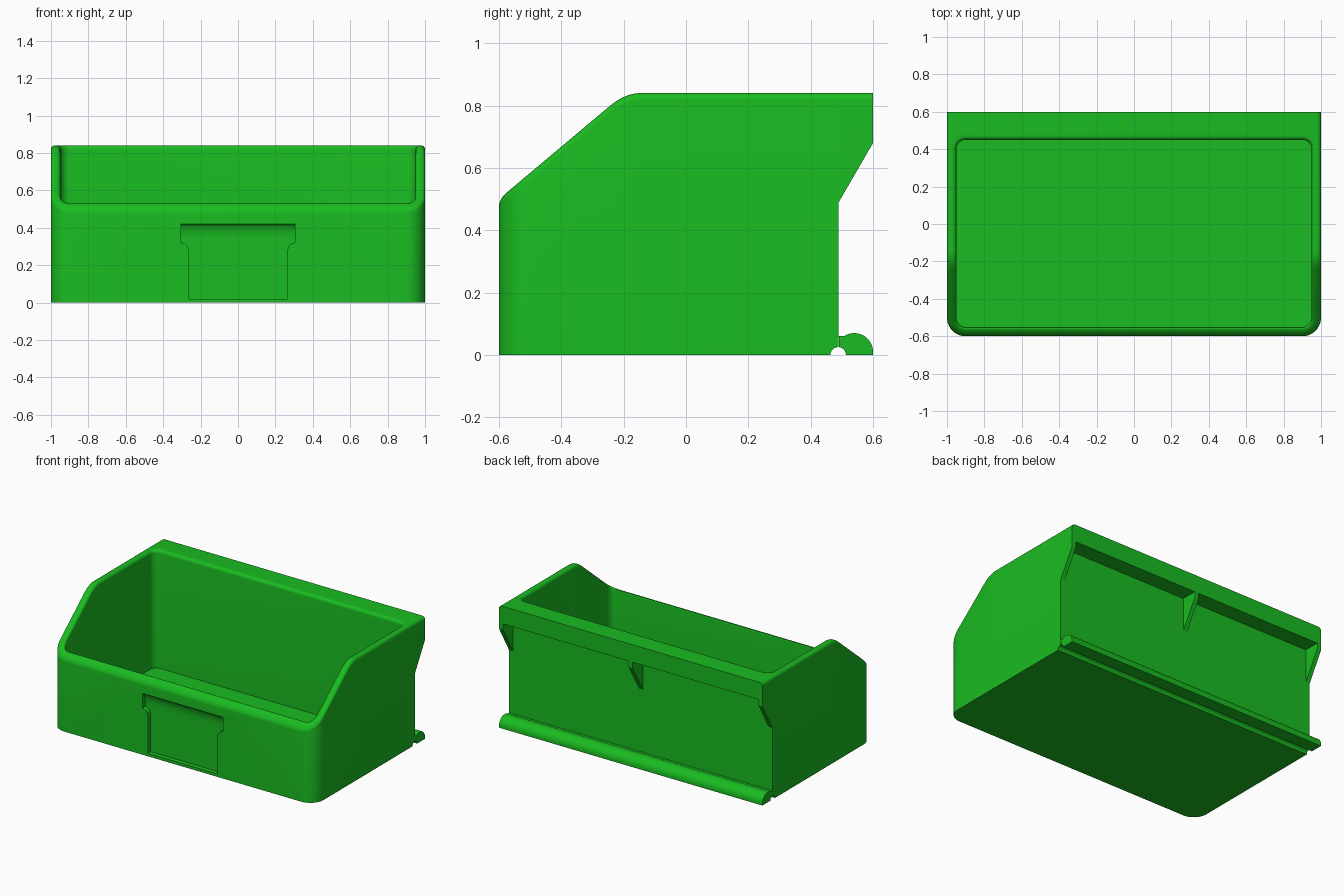
import bpy, bmesh
from math import sin, cos, radians, sqrt

if "Cube" in bpy.data.objects:
    bpy.data.objects.remove(bpy.data.objects["Cube"])

WALL, R, TOP = 0.05, 0.022, 0.84      # wall thickness, rim rounding, top height
BACK, LIP_Y = 0.49, 0.6
green = bpy.data.materials.new("green_plastic")
green.diffuse_color = (0.01, 0.5, 0.015, 1)
green.use_nodes = True
green.node_tree.nodes["Principled BSDF"].inputs["Base Color"].default_value = green.diffuse_color


def arc(cx, cy, r, a0, a1, n=8):
    return [(cx + r * cos(radians(a0 + (a1 - a0) * i / n)),
             cy + r * sin(radians(a0 + (a1 - a0) * i / n))) for i in range(n + 1)]


def loft(name, loops):
    """Skin a stack of closed loops and cap both ends."""
    bm = bmesh.new()
    rows = [[bm.verts.new(p) for p in loop] for loop in loops]
    for a, b in zip(rows, rows[1:]):
        for i in range(len(a)):
            j = (i + 1) % len(a)
            bm.faces.new((a[i], a[j], b[j], b[i]))
    bm.faces.new(rows[0][::-1])
    bm.faces.new(rows[-1])
    bmesh.ops.remove_doubles(bm, verts=bm.verts, dist=1e-5)
    bmesh.ops.recalc_face_normals(bm, faces=bm.faces)
    mesh = bpy.data.meshes.new(name)
    bm.to_mesh(mesh)
    bm.free()
    mesh.materials.append(green)
    ob = bpy.data.objects.new(name, mesh)
    bpy.context.collection.objects.link(ob)
    return ob


def activate(ob):
    bpy.ops.object.select_all(action='DESELECT')
    ob.select_set(True)
    bpy.context.view_layer.objects.active = ob


def smooth(ob):
    activate(ob)
    bpy.ops.object.shade_smooth_by_angle(angle=radians(30))


def cut(ob, cutter):
    cutter.hide_render = True
    mod = ob.modifiers.new("cut", 'BOOLEAN')
    mod.operation, mod.solver, mod.object = 'DIFFERENCE', 'EXACT', cutter
    activate(ob)
    bpy.ops.object.modifier_apply(modifier=mod.name)
    bpy.data.objects.remove(cutter)


def along_x(name, profile, x0, x1):
    return loft(name, [[(x, y, z) for y, z in profile] for x in (x0, x1)])


# bin: nested outlines run up the outside, over the rounded rim and down inside
SLOPE, H = 0.84, 0.05
KNEE = -0.6 + (TOP - 0.5) / SLOPE


def rim_height(y):
    d = y - KNEE
    if d > H:
        return TOP
    if d < -H:
        return TOP + SLOPE * d
    return TOP - SLOPE * (H - d) ** 2 / (4 * H)


def outline(t):
    side = [(1 - t, KNEE + H * (i / 4 - 1)) for i in range(9)]
    front = arc(0.9, -0.5, 0.1 - t, -90, 0, 10)
    if t < WALL / 2:
        back = [(1 - t, BACK)] * 9
    else:
        back = arc(0.9, 0.4, 0.1 - t, 0, 90)
    half = front + side + back
    return half + [(-x, y) for x, y in reversed(half)]


def rim_loop(t, drop):
    return [(x, y, rim_height(y) - drop) for x, y in outline(t)]


def flat_loop(t, z):
    return [(x, y, z) for x, y in outline(t)]


rim = [(R - R * cos(radians(a)), R - R * sin(radians(a))) for a in range(0, 91, 15)]
loops = [flat_loop(0, 0)]
loops += [rim_loop(t, d) for t, d in rim]
loops += [rim_loop(WALL - t, d) for t, d in reversed(rim)]
loops += [flat_loop(WALL, 0.03)]
bin_body = loft("bin_body", loops)

# label recess: T-shaped pocket with a scooped top, as (z, half width, depth)
D = 0.03
rows = [(0.02, 0.265, D)]
rows += [(z, x, D) for x, z in arc(0.305, 0.28, 0.04, 180, 90, 6)]
rows += [(0.34 + 0.08 * sin(radians(a)), 0.305, max(D * cos(radians(a)), 0.0005))
         for a in range(0, 91, 10)]
cut(bin_body, loft("label_cutter", [
    [(-w, -0.7, z), (w, -0.7, z), (w, -0.6 + d, z), (-w, -0.6 + d, z)]
    for z, w, d in rows]))

# half-round groove under the back edge
cut(bin_body, along_x("groove_cutter", arc(0.488, 0, 0.025, 0, 345, 23), -1.1, 1.1))
smooth(bin_body)

# hanging lip along the top of the back
half = [(1, 0.72)] + arc(1 - R, TOP - R, R, 0, 90, 6)
section = half + [(-x, z) for x, z in reversed(half)]
smooth(loft("back_lip", [[(x, y, z) for x, z in section] for y in (BACK, LIP_Y)]))

# ribs bracing the lip
for side, x0 in (("left", -1), ("middle", -0.015), ("right", 0.97)):
    along_x(side + "_rib", [(BACK, 0.49), (LIP_Y, 0.68), (LIP_Y, 0.72), (BACK, 0.72)],
            x0, x0 + 0.03)

# rounded foot rail along the bottom of the back
foot = arc(0.488, 0, 0.025, 85, 0, 8) + [(LIP_Y, 0)]
foot += arc(0.54, 0.01, 0.06, 0, 123.6, 14) + [(BACK, 0.06)]
smooth(along_x("foot_rail", foot, -1, 1))
